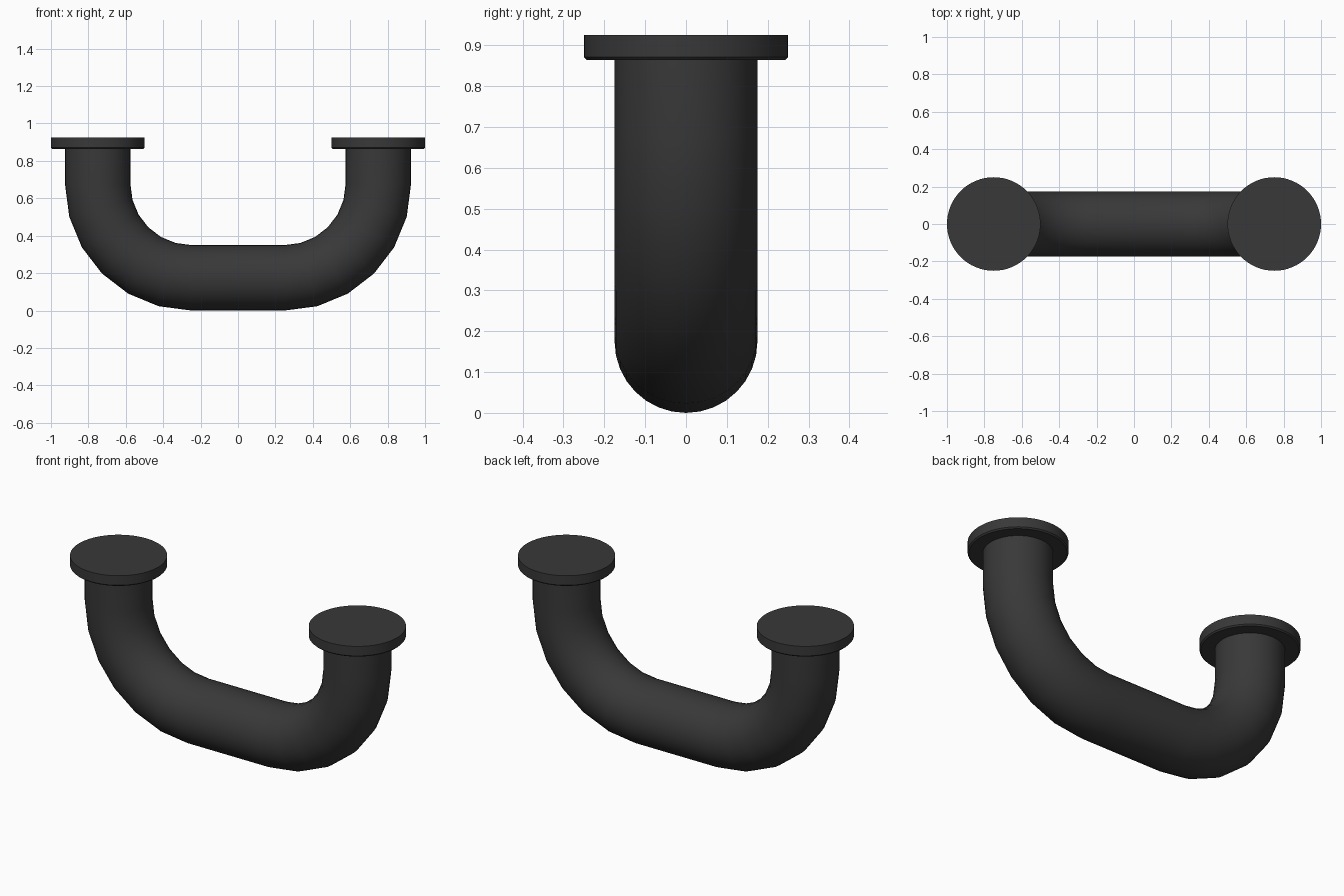
import bpy, bmesh
from math import sin, cos, pi, radians
from mathutils import Vector

if "Cube" in bpy.data.objects:
    bpy.data.objects.remove(bpy.data.objects["Cube"])

BLACK = bpy.data.materials.new("matte_black")
BLACK.diffuse_color = (0.04, 0.04, 0.04, 1)
BLACK.use_nodes = True
BLACK.node_tree.nodes["Principled BSDF"].inputs["Base Color"].default_value = BLACK.diffuse_color


def loft(name, stations, sides):
    """Skin circular rings; each station is (x, z, tilt, radius), tilt turning about y."""
    bm = bmesh.new()
    rings = []
    for x, z, tilt, r in stations:
        u = Vector((cos(tilt), 0, sin(tilt)))
        v = Vector((0, 1, 0))
        rings.append([bm.verts.new(Vector((x, 0, z)) + r * (cos(a) * u + sin(a) * v))
                      for a in (2 * pi * i / sides for i in range(sides))])
    for a, b in zip(rings, rings[1:]):
        for i in range(sides):
            j = (i + 1) % sides
            bm.faces.new((a[i], a[j], b[j], b[i]))
    bm.faces.new(rings[0])
    bm.faces.new(rings[-1])
    bmesh.ops.recalc_face_normals(bm, faces=bm.faces)
    mesh = bpy.data.meshes.new(name)
    bm.to_mesh(mesh)
    bm.free()
    ob = bpy.data.objects.new(name, mesh)
    bpy.context.collection.objects.link(ob)
    mesh.materials.append(BLACK)
    bpy.ops.object.select_all(action='DESELECT')
    ob.select_set(True)
    bpy.context.view_layer.objects.active = ob
    bpy.ops.object.shade_smooth_by_angle(angle=radians(35))
    return ob


# Bent tube: vertical leg, quarter bend, straight grip, then the mirror image
R, BEND, CX, CZ, STEPS = 0.175, 0.5, 0.25, 0.675, 6
half = [(CX + BEND, 0.87, 0, R)]
for k in range(STEPS + 1):
    a = pi / 2 * k / STEPS
    half.append((CX + BEND * cos(a), CZ - BEND * sin(a), -a, R))
other = [(-x, z, -pi - t, r) for x, z, t, r in reversed(half)]
loft("handle_tube", half + other, 32)

# Round mounting flanges with a small chamfer on the lower rim
for side, x in (("left", -0.75), ("right", 0.75)):
    loft(side + "_flange", [(x, 0.864, 0, 0.243), (x, 0.871, 0, 0.25),
                            (x, 0.925, 0, 0.25)], 64)
